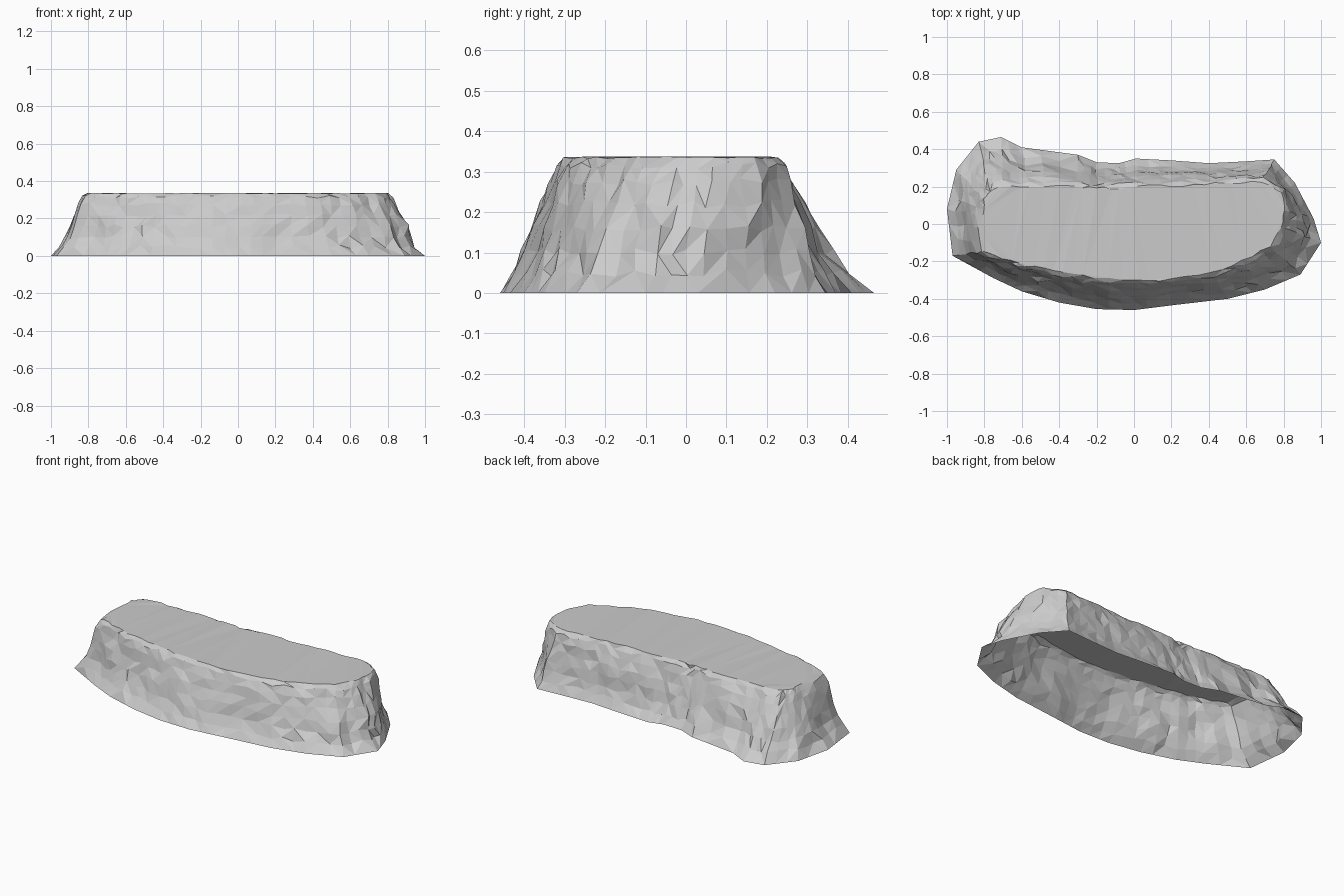
import bpy, bmesh, random
from mathutils import Vector, noise

if "Cube" in bpy.data.objects:
    bpy.data.objects.remove(bpy.data.objects["Cube"])

random.seed(4)

# Matched outline points: foot x, y and plateau rim x, y (counter-clockwise)
OUTLINE = [
    (-1.00, .08, -.80, .05), (-.97, -.17, -.79, -.15), (-.75, -.29, -.66, -.20),
    (-.60, -.36, -.53, -.23), (-.40, -.42, -.38, -.25), (-.20, -.455, -.22, -.285),
    (.00, -.46, .02, -.305), (.20, -.435, .20, -.295), (.50, -.40, .42, -.26),
    (.70, -.35, .58, -.20), (.89, -.27, .73, -.12), (1.00, -.10, .79, -.02),
    (.96, .03, .81, .07), (.86, .22, .79, .17), (.75, .345, .68, .23),
    (.60, .335, .53, .22), (.40, .325, .38, .215), (.20, .34, .20, .205),
    (.01, .35, .02, .20), (-.08, .325, -.08, .195), (-.20, .33, -.20, .19),
    (-.30, .37, -.32, .20), (-.60, .41, -.56, .20), (-.71, .465, -.70, .20),
    (-.83, .44, -.77, .18), (-.95, .29, -.80, .13),
]
# Cliff profile: fraction of the way from foot to rim, height
PROFILE = [(0, 0), (.22, .05), (.38, .10), (.51, .16), (.64, .22),
           (.76, .275), (.87, .315), (1, .335)]
SPLIT = 3


def make_columns():
    cols = []
    for a, b in zip(OUTLINE, OUTLINE[1:] + OUTLINE[:1]):
        for k in range(SPLIT):
            p = Vector(a).lerp(Vector(b), k / SPLIT)
            cols.append((p.xy, Vector((p[2], p[3]))))
    return cols


# Rock cliff: loft the rings, with vertical gullies and small facets
bm = bmesh.new()
columns = make_columns()
rings = []
for level, (f, z) in enumerate(PROFILE):
    ring = []
    for foot, rim in columns:
        p = foot.lerp(rim, f)
        inward = (rim - foot).normalized()
        h = z
        if 0 < level < len(PROFILE) - 1:
            rough = .026 if p.x < -.55 or p.x > .7 else .016
            gully = noise.noise(Vector((p.x * 9, p.y * 9, z * 4)))
            p = p + inward * (gully * rough + random.uniform(-.006, .006))
            p = p + Vector((-inward.y, inward.x)) * random.uniform(-.008, .008)
            h += random.uniform(-.010, .010)
        elif level:
            p = p + inward * random.uniform(-.008, .008)
            h += random.uniform(-.003, .002)
        ring.append(bm.verts.new((p.x, p.y, h)))
    rings.append(ring)

n = len(columns)
for lower, upper in zip(rings, rings[1:]):
    for i in range(n):
        a, b, c, d = lower[i], lower[(i + 1) % n], upper[(i + 1) % n], upper[i]
        if random.random() < .5:
            bm.faces.new((a, b, c))
            bm.faces.new((a, c, d))
        else:
            bm.faces.new((a, b, d))
            bm.faces.new((b, c, d))

# Flat plateau closes the top; the underside stays open
cap = bm.faces.new(rings[-1])
bmesh.ops.triangulate(bm, faces=[cap])
bm.normal_update()

mesh = bpy.data.meshes.new("rock_plateau")
bm.to_mesh(mesh)
bm.free()
bpy.context.collection.objects.link(bpy.data.objects.new("rock_plateau", mesh))
